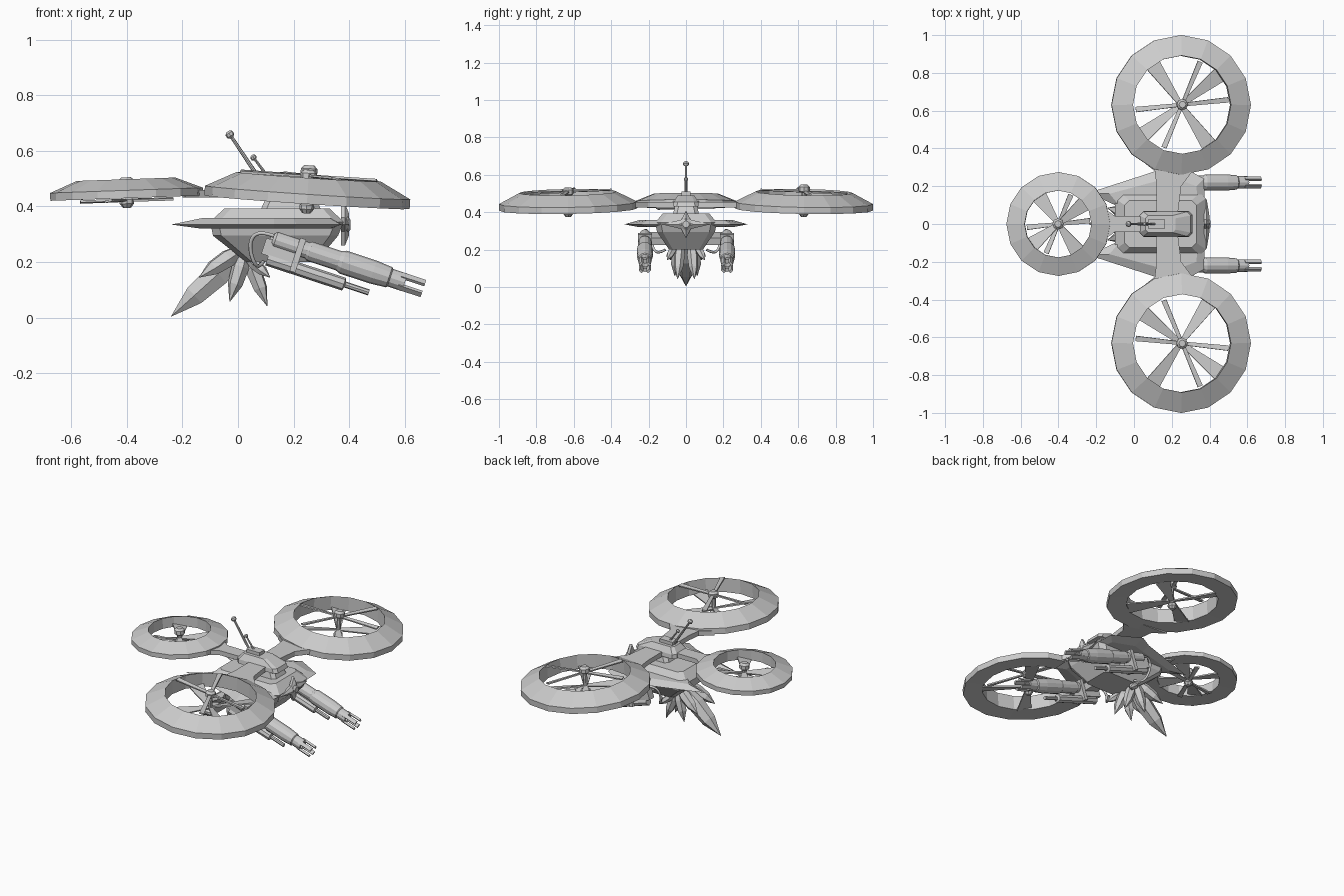
import bpy, bmesh
from math import cos, sin, pi, radians
from mathutils import Vector, Matrix, Euler

if "Cube" in bpy.data.objects:
    bpy.data.objects.remove(bpy.data.objects["Cube"])


def add(name, verts, faces, mat=Matrix()):
    bm = bmesh.new()
    vs = [bm.verts.new(mat @ Vector(v)) for v in verts]
    for f in faces:
        bm.faces.new([vs[i] for i in f])
    bmesh.ops.recalc_face_normals(bm, faces=bm.faces)
    me = bpy.data.meshes.new(name)
    bm.to_mesh(me)
    bm.free()
    ob = bpy.data.objects.new(name, me)
    bpy.context.collection.objects.link(ob)
    return ob


def loft(name, rings, mat=Matrix(), closed=False):
    """Skin equal-length loops of points; cap the ends or close into a torus."""
    n, m = len(rings[0]), len(rings)
    faces = [(i * n + j, i * n + (j + 1) % n, (i + 1) % m * n + (j + 1) % n, (i + 1) % m * n + j)
             for i in range(m if closed else m - 1) for j in range(n)]
    if not closed:
        faces += [tuple(range(n)), tuple(range((m - 1) * n, m * n))]
    return add(name, [p for r in rings for p in r], faces, mat)


def lathe(name, prof, sides, mat=Matrix(), closed=False):
    rings = [[(r * cos(2 * pi * k / sides), r * sin(2 * pi * k / sides), h) for k in range(sides)]
             for r, h in prof]
    return loft(name, rings, mat, closed)


def aim(a, d):
    """Matrix placing local z along direction d at point a."""
    return Matrix.Translation(a) @ Vector(d).to_track_quat('Z', 'Y').to_matrix().to_4x4()


def plate(name, pts, z0, z1, mat=Matrix()):
    return loft(name, [[(x, y, z) for x, y in pts] for z in (z0, z1)], mat)


def box(name, size, mat):
    x, y, z = (s / 2 for s in size)
    return plate(name, [(-x, -y), (x, -y), (x, y), (-x, y)], -z, z, mat)


def deck(x0, x1, hy, z, c):
    """Rectangle with chamfered corners."""
    return [(x0 + c, -hy, z), (x1 - c, -hy, z), (x1, -hy + c, z), (x1, hy - c, z),
            (x1 - c, hy, z), (x0 + c, hy, z), (x0, hy - c, z), (x0, -hy + c, z)]


# Ducted rotors: ring, hub, fixed stators and spinning blades
def rotor(name, loc, ro, ri, wall, rim, tilt, side, blade_h, hub_lo, hub_hi):
    mat = Matrix.Translation(loc) @ Euler((radians(-side), radians(tilt), 0)).to_matrix().to_4x4()
    lathe(name + "_ring", [(ro, 0), (ro, wall), (ri, rim), (ri, 0.005)], 16, mat, True)
    h = hub_hi - hub_lo
    lathe(name + "_hub", [(.014, hub_lo), (.026, hub_lo + .015), (.026, hub_lo + .03), (.013, hub_lo + .04),
                          (.013, hub_hi - .045), (.03, hub_hi - .035), (.03, hub_hi - .012),
                          (.018, hub_hi)], 8, mat)
    flip = -1 if side < 0 else 1
    sets = (((38, 125, 218, 305), .012, .042, ri, .012, 12, "_stator"),
            ((6, 67, 186, 247), .009, .014, ri * .95, blade_h, 10, "_blade"))
    for angles, w0, w1, r, z, pitch, label in sets:
        for a in angles:
            m = mat @ Matrix.Rotation(radians(a * flip), 4, 'Z') @ Matrix.Translation((0, 0, z)) \
                @ Matrix.Rotation(radians(pitch * flip), 4, 'X')
            plate(name + label, [(.01, -w0), (r, -w1), (r, w1), (.01, w0)], -.004, .004, m)


for s, n in ((1, "left"), (-1, "right")):
    rotor(n + "_rotor", (.248, s * .63, .415), .37, .26, .035, .092, 3.8, s, .095, -.04, .125 + s * .008)
rotor("rear_rotor", (-.4, 0, .43), .275, .177, .028, .068, -2, 0, -.008, -.035, .075)

# Arms joining the rotor rings to the body
for s, n in ((1, "left"), (-1, "right")):
    plate(n + "_arm", [(.12, 0), (.12, s * .2), (.11, s * .28), (.04, s * .335), (.2, s * .325), (.4, s * .325),
                       (.31, s * .28), (.25, s * .2), (.225, 0)], .425, .455)
plate("rear_arm", [(.15, -.04), (.15, .04), (-.1, .042), (-.14, .07), (-.19, .13),
                   (-.2, 0), (-.19, -.13), (-.14, -.07), (-.1, -.042)], .432, .46)

# Hull, pedestal and top housing
loft("hull", [deck(.03, .28, .09, .2, .02), deck(-.09, .36, .155, .295, .03),
              deck(-.1, .38, .165, .345, .03), deck(-.05, .33, .125, .392, .025)])
loft("pedestal", [deck(.08, .3, .07, .385, .02), deck(.1, .28, .06, .43, .02)])
loft("top_housing", [deck(.03, .31, .068, .43, .02), deck(.03, .3, .065, .455, .02),
                     deck(.06, .22, .045, .49, .015)])
box("housing_block", (.09, .05, .03), Matrix.Translation((.12, 0, .495)))

# Delta wings with knife edges
for s, n in ((1, "left"), (-1, "right")):
    edge = [(-.24, s * .165), (.13, s * .285), (.21, s * .33), (.37, s * .24), (.375, s * .1), (-.1, s * .1)]
    inner = [(-.13, s * .16), (.13, s * .23), (.2, s * .25), (.33, s * .2), (.34, s * .1), (-.08, s * .1)]
    loft(n + "_wing", [[(x, y, .32) for x, y in inner], [(x, y, .335) for x, y in edge],
                       [(x, y, .358) for x, y in inner]])

# Four-pointed nose star with a lens
star = [(.13, 0), (.025, .025), (0, .075), (-.025, .025), (-.13, 0), (-.025, -.025), (0, -.075), (.025, -.025)]
loft("nose_star", [[(.37, y, .335 + z) for y, z in star], [(.385, y, .335 + z) for y, z in star],
                   [(.4, y * .3, .335 + z * .5) for y, z in star]])
lathe("nose_lens", [(.03, 0), (.03, .025), (.018, .035)], 10, aim((.37, 0, .335), (1, 0, 0)))

# Antennas with ball tips
for base, tip, r in (((.09, 0, .48), (-.03, 0, .66), .015), ((.12, 0, .49), (.055, 0, .577), .011)):
    a, b = Vector(base), Vector(tip)
    L = (b - a).length
    lathe("antenna", [(r * .8, 0), (r * .5, .03), (r * .4, L - r), (r, L - r * .5), (r, L + r * .3),
                      (r * .4, L + r * .8)], 8, aim(a, b - a))

# Side cannons
d = Vector((cos(radians(18.2)), 0, -sin(radians(18.2))))
for s, n in ((1, "left"), (-1, "right")):
    m = aim((.125, s * .22, .283), d)
    lathe(n + "_cannon", [(.022, 0), (.03, .01), (.03, .13), (.036, .14), (.036, .25), (.043, .265), (.043, .38),
                          (.038, .44), (.033, .445), (.033, .5), (.02, .5), (.02, .44)], 12, m)
    for k in range(4):
        box(n + "_muzzle_prong", (.012, .022, .09), m @ Matrix.Rotation(k * pi / 2 + pi / 4, 4, 'Z')
            @ Matrix.Translation((.029, 0, .525)))
    lathe(n + "_lower_barrel", [(.024, -.1), (.024, .19), (.011, .195), (.011, .285)], 8,
          aim((.2, s * .22, .18), d))
    tilt = Matrix.Rotation(radians(18.2), 4, 'Y')
    box(n + "_cannon_clamp", (.022, .075, .125), Matrix.Translation((.215, s * .22, .225)) @ tilt)
    box(n + "_cannon_body", (.12, .045, .06), Matrix.Translation((.15, s * .215, .24)) @ tilt)
    box(n + "_cannon_mount", (.1, .12, .04), Matrix.Translation((.16, s * .15, .26)) @ tilt)
    # Feed cable
    cu = bpy.data.curves.new(n + "_feed_cable", 'CURVE')
    cu.dimensions, cu.bevel_depth, cu.bevel_resolution, cu.resolution_u = '3D', .007, 1, 6
    sp = cu.splines.new('NURBS')
    pts = [(.14, .22, .29), (.08, .22, .315), (.04, .2, .29), (.045, .18, .22), (.07, .16, .17), (.09, .11, .2)]
    sp.points.add(len(pts) - 1)
    for p, (x, y, z) in zip(sp.points, pts):
        p.co = (x, s * y, z, 1)
    sp.use_endpoint_u = True
    bpy.context.collection.objects.link(bpy.data.objects.new(n + "_feed_cable", cu))


# Cluster of pointed pods hanging below the hull
def pod(name, a, b, r):
    a, b = Vector(a), Vector(b)
    L = (b - a).length
    lathe(name, [(r * .55, 0), (r * .8, L * .2), (r, L * .35), (r * .85, L * .68), (.001, L)], 6, aim(a, b - a))


pod("main_pod", (.02, 0, .24), (-.24, 0, .005), .05)
for s in (1, -1):
    pod("rear_pod", (.02, s * .04, .25), (-.14, s * .085, .145), .034)
    pod("lower_pod", (.03, s * .04, .25), (-.03, s * .06, .058), .032)
    pod("front_pod", (.03, s * .03, .24), (.105, s * .045, .042), .03)
    pod("small_pod", (.03, s * .06, .22), (.115, s * .1, .145), .022)
